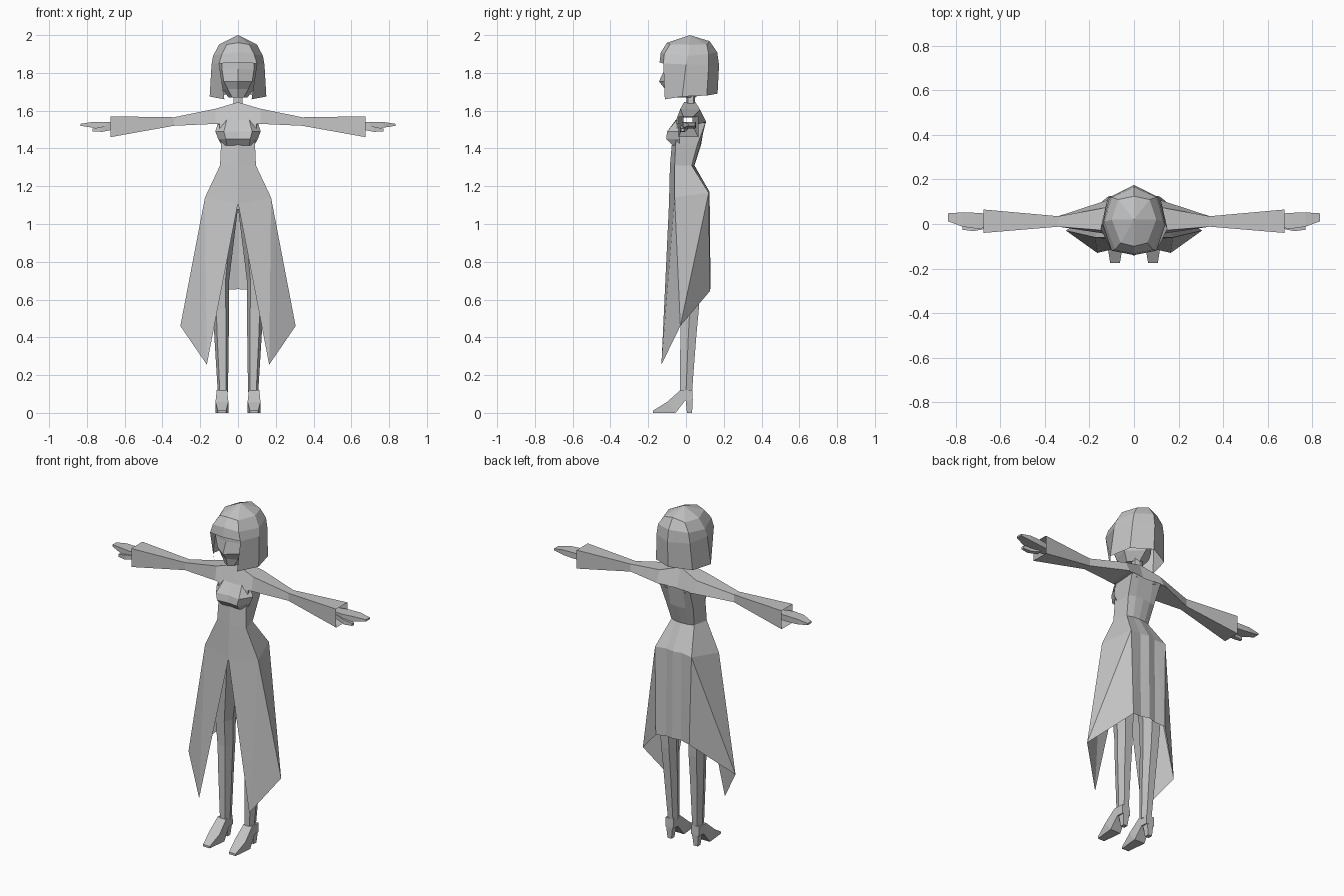
import bpy, bmesh

grey = bpy.data.materials.new("plain_grey")
grey.diffuse_color = (0.55, 0.55, 0.55, 1)


def loft(name, rings, closed=False, caps=False, split=False):
    """Skin a list of point rows for the +x half, then mirror it to -x."""
    bm = bmesh.new()
    for s in (1, -1):
        rows = [[bm.verts.new((s * p[0], p[1], p[2])) for p in r] for r in rings]
        n = len(rows[0])
        for a, b in zip(rows, rows[1:]):
            for j in range(n if closed else n - 1):
                k = (j + 1) % n
                if split:
                    bm.faces.new((a[j], a[k], b[j]))
                    bm.faces.new((a[k], b[k], b[j]))
                else:
                    bm.faces.new((a[j], a[k], b[k], b[j]))
        if caps:
            bm.faces.new(rows[0])
            bm.faces.new(rows[-1])
    bmesh.ops.remove_doubles(bm, verts=bm.verts, dist=0.0005)
    bmesh.ops.dissolve_degenerate(bm, edges=bm.edges, dist=0.0001)
    bmesh.ops.recalc_face_normals(bm, faces=bm.faces)
    me = bpy.data.meshes.new(name)
    bm.to_mesh(me)
    bm.free()
    me.materials.append(grey)
    ob = bpy.data.objects.new(name, me)
    bpy.context.collection.objects.link(ob)
    return ob


def level(z, *xy):
    """Row of points at one height."""
    return [(x, y, z) for x, y in xy]


def box_x(x, y0, y1, z0, z1):
    """Rectangular section across the x axis."""
    return [(x, y0, z1), (x, y1, z1), (x, y1, z0), (x, y0, z0)]


def box_z(z, x0, x1, y0, y1):
    """Rectangular section across the z axis."""
    return [(x0, y0, z), (x1, y0, z), (x1, y1, z), (x0, y1, z)]


# Head with a pointed nose and chin
loft("head", [
    level(1.90, (0, -.11), (.085, -.09), (.11, .02), (0, .13)),
    level(1.82, (0, -.112), (.085, -.09), (.11, .02), (0, .13)),
    level(1.755, (0, -.143), (.075, -.085), (.10, .02), (0, .12)),
    level(1.715, (0, -.112), (.055, -.08), (.085, .02), (0, .10)),
    level(1.67, (0, -.10), (.03, -.08), (.05, 0), (0, .05)),
    level(1.68, (0, .02), (0, .02), (0, .02), (0, .02)),
])

# Bobbed hair: crown with fringe, then the hanging sides and back
fringe = [(0, -.14, 1.855), (.10, -.12, 1.85), (.14, 0, 1.845), (.11, .12, 1.84), (0, .175, 1.84)]
loft("hair_crown", [
    [(0, .02, 2.0)] * 5,
    [(0, -.10, 1.96), (.06, -.085, 1.95), (.10, .02, 1.95), (.07, .11, 1.95), (0, .125, 1.968)],
    [(0, -.133, 1.91), (.085, -.115, 1.90), (.132, .01, 1.89), (.10, .12, 1.90), (0, .165, 1.91)],
    fringe,
])
loft("hair_sides", [
    fringe[1:],
    [(.072, -.112, 1.66), (.15, -.02, 1.675), (.12, .11, 1.68), (0, .167, 1.69)],
])

# Neck
loft("neck", [level(z, (0, .003), (.025, .01), (.025, .04), (0, .047)) for z in (1.72, 1.62)])

# Shoulders and upper arms
cuff_start = box_x(.34, -.012, .035, 1.52, 1.565)
loft("shoulders", [
    [(0, -.01, 1.645), (0, .05, 1.645), (0, .09, 1.51), (0, -.06, 1.53)],
    [(.12, -.03, 1.61), (.12, .075, 1.605), (.12, .107, 1.54), (.12, -.045, 1.53)],
    cuff_start,
], closed=True)

# Flared sleeves, open at the wrist
loft("sleeves", [cuff_start, box_x(.675, -.04, .065, 1.46, 1.57)], closed=True)

# Hands and thumbs
loft("hands", [
    box_x(.60, -.005, .04, 1.505, 1.535),
    box_x(.70, -.022, .05, 1.505, 1.54),
    box_x(.77, -.012, .052, 1.51, 1.54),
    box_x(.835, .012, .048, 1.52, 1.53),
], closed=True, caps=True)
loft("thumbs", [
    box_x(.66, -.02, .01, 1.50, 1.525),
    box_x(.72, -.032, -.005, 1.488, 1.515),
    box_x(.77, -.026, -.01, 1.49, 1.505),
], closed=True, caps=True)

# Bodice, waist and hips
hips = [(0, -.09, 1.11), (.175, -.06, 1.14), (.12, .12, 1.165), (.05, .112, 1.17), (0, .125, 1.17)]
loft("bodice", [
    level(1.54, (0, -.055), (.10, -.045), (.10, .105), (.05, .10), (0, .095)),
    level(1.42, (0, -.075), (.09, -.055), (.09, .06), (.05, .075), (0, .08)),
    level(1.31, (0, -.085), (.095, -.06), (.075, .03), (.04, .042), (0, .045)),
    hips,
])

# Bust
loft("bust", [
    level(1.55, (0, -.055), (.06, -.05), (.10, -.03)),
    level(1.49, (0, -.088), (.075, -.10), (.12, -.03)),
    level(1.45, (0, -.098), (.065, -.105), (.105, -.035)),
    level(1.415, (0, -.07), (.06, -.07), (.085, -.035)),
])

# Skirt with a front slit and pointed front panels
loft("skirt", [
    hips,
    [(.165, -.13, .255), (.305, -.03, .46), (.11, .127, .645), (.05, .118, .652), (0, .13, .655)],
], split=True)


# Legs: six-sided tapering sections
def hexagon(z, cx, cy, rx, ry):
    return [(cx + rx * a, cy + ry * b, z)
            for a, b in ((-.6, -1), (.6, -1), (1, 0), (.6, 1), (-.6, 1), (-1, 0))]


loft("legs", [
    hexagon(1.08, .075, .02, .074, .08),
    hexagon(.70, .095, .02, .048, .055),
    hexagon(.55, .09, .02, .042, .048),
    hexagon(.40, .087, .012, .038, .042),
    hexagon(.11, .08, 0, .027, .032),
], closed=True, caps=True)


# High-heeled shoes
def shoe_section(w, top, sole):
    return [(.085 - w, *top), (.085 + w, *top), (.085 + w, *sole), (.085 - w, *sole)]


loft("shoes", [
    shoe_section(.026, (.034, .12), (.036, .065)),
    shoe_section(.028, (-.03, .12), (-.005, .065)),
    shoe_section(.034, (-.10, .058), (-.055, 0)),
    shoe_section(.022, (-.175, .012), (-.175, 0)),
], closed=True, caps=True)
loft("heels", [
    box_z(.07, .064, .106, -.002, .036),
    box_z(0, .073, .099, .005, .032),
], closed=True, caps=True)
